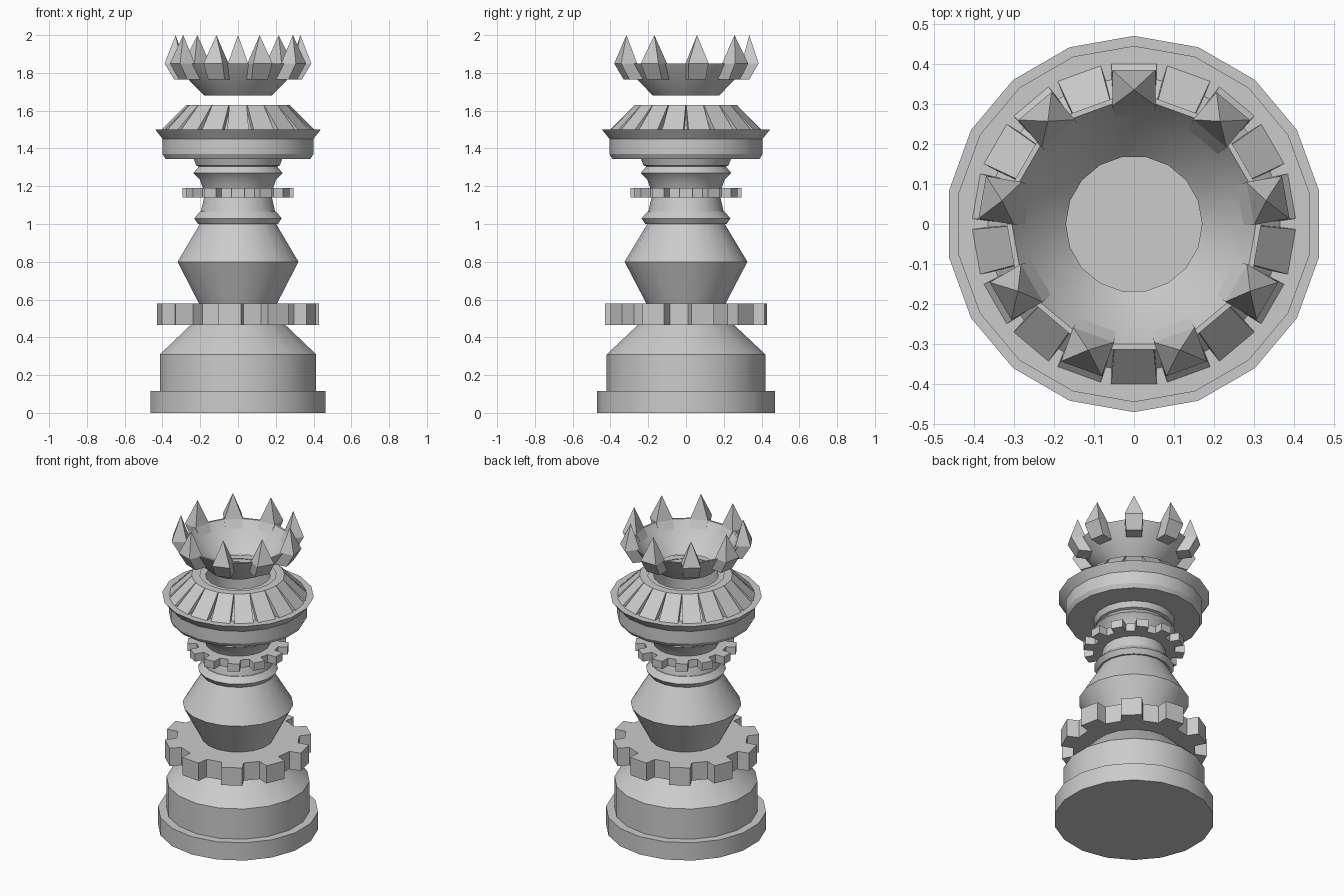
import bpy, bmesh
from math import sin, cos, pi, radians

if "Cube" in bpy.data.objects:
    bpy.data.objects.remove(bpy.data.objects["Cube"])

N = 18


def finish(bm, name, smooth=True):
    bmesh.ops.recalc_face_normals(bm, faces=bm.faces[:])
    me = bpy.data.meshes.new(name)
    bm.to_mesh(me)
    bm.free()
    ob = bpy.data.objects.new(name, me)
    bpy.context.collection.objects.link(ob)
    if smooth:
        bpy.ops.object.select_all(action='DESELECT')
        ob.select_set(True)
        bpy.context.view_layer.objects.active = ob
        bpy.ops.object.shade_smooth_by_angle(angle=radians(25))
    return ob


def lathe(name, profile, offset=90, cap=True):
    """Spin (radius, z) points into N sides, optionally capping both ends."""
    bm = bmesh.new()
    rings = [[bm.verts.new((r * cos(radians(offset) + 2 * pi * i / N),
                            r * sin(radians(offset) + 2 * pi * i / N), z))
              for i in range(N)] for r, z in profile]
    for a, b in zip(rings, rings[1:]):
        for i in range(N):
            j = (i + 1) % N
            bm.faces.new((a[i], a[j], b[j], b[i]))
    if cap:
        bm.faces.new(rings[0])
        bm.faces.new(rings[-1])
    return finish(bm, name)


def gear(name, teeth, r_in, r_out, z0, z1, phase):
    """Flat cog with slightly tapered teeth."""
    bm = bmesh.new()
    pitch = 2 * pi / teeth
    pts = []
    for k in range(teeth):
        c = radians(phase) + k * pitch
        for f, r in ((-.29, r_in), (-.23, r_out), (.23, r_out), (.29, r_in)):
            pts.append((r * cos(c + f * pitch), r * sin(c + f * pitch)))
    lo = [bm.verts.new((x, y, z0)) for x, y in pts]
    hi = [bm.verts.new((x, y, z1)) for x, y in pts]
    bm.faces.new(lo)
    bm.faces.new(hi)
    for i in range(len(pts)):
        j = (i + 1) % len(pts)
        bm.faces.new((lo[i], lo[j], hi[j], hi[i]))
    return finish(bm, name, False)


def radial(name, count, phase, pts, faces):
    """Repeat a small solid given as (radius, sideways, z) around the axis."""
    bm = bmesh.new()
    for k in range(count):
        a = radians(phase) + 2 * pi * k / count
        vs = [bm.verts.new((r * cos(a) - s * sin(a), r * sin(a) + s * cos(a), z))
              for r, s, z in pts]
        for f in faces:
            bm.faces.new([vs[i] for i in f])
    return finish(bm, name, False)


# stepped base
lathe("base", [(.47, 0), (.47, .115), (.42, .115), (.42, .31), (.25, .47)])
gear("lower_cog", 10, .36, .43, .465, .58, 12)

# double-cone stem and collar
lathe("stem", [(.205, .57), (.325, .80), (.205, 1.0), (.215, 1.0), (.235, 1.03),
               (.205, 1.065), (.2, 1.065), (.18, 1.15)])
gear("upper_cog", 12, .24, .297, 1.14, 1.19, 0)
lathe("neck", [(.185, 1.18), (.205, 1.235), (.24, 1.27), (.21, 1.305),
               (.225, 1.31), (.24, 1.35)])

# head drum, open at the top
lathe("head", [(.2, 1.345), (.39, 1.345), (.405, 1.37), (.405, 1.45), (.445, 1.5),
               (.37, 1.5), (.25, 1.625), (.19, 1.625), (.19, 1.36)])

# sloping blocks around the head
box = [(0, 1, 2, 3), (4, 5, 6, 7), (0, 1, 5, 4), (1, 2, 6, 5), (2, 3, 7, 6), (3, 0, 4, 7)]
radial("head_blocks", 18, -90,
       [(.34, -.055, 1.5), (.34, .055, 1.5), (.40, .057, 1.5), (.40, -.057, 1.5),
        (.22, -.042, 1.63), (.22, .042, 1.63), (.27, .046, 1.63), (.27, -.046, 1.63)], box)

# floating crown bowl: thin wall, open bottom
lathe("crown_bowl", [(.178, 1.68), (.262, 1.765), (.318, 1.85), (.305, 1.85),
                     (.25, 1.765), (.17, 1.682), (.178, 1.68)], 100, False)

# crown spikes: leaning blocks with pyramid tips
radial("crown_spikes", 9, 90,
       [(.25, -.046, 1.765), (.25, .046, 1.765), (.335, .046, 1.765), (.335, -.046, 1.765),
        (.295, -.054, 1.85), (.295, .054, 1.85), (.385, .054, 1.85), (.385, -.054, 1.85),
        (.335, 0, 2.0)],
       [box[0]] + box[2:] + [(4, 5, 8), (5, 6, 8), (6, 7, 8), (7, 4, 8)])
